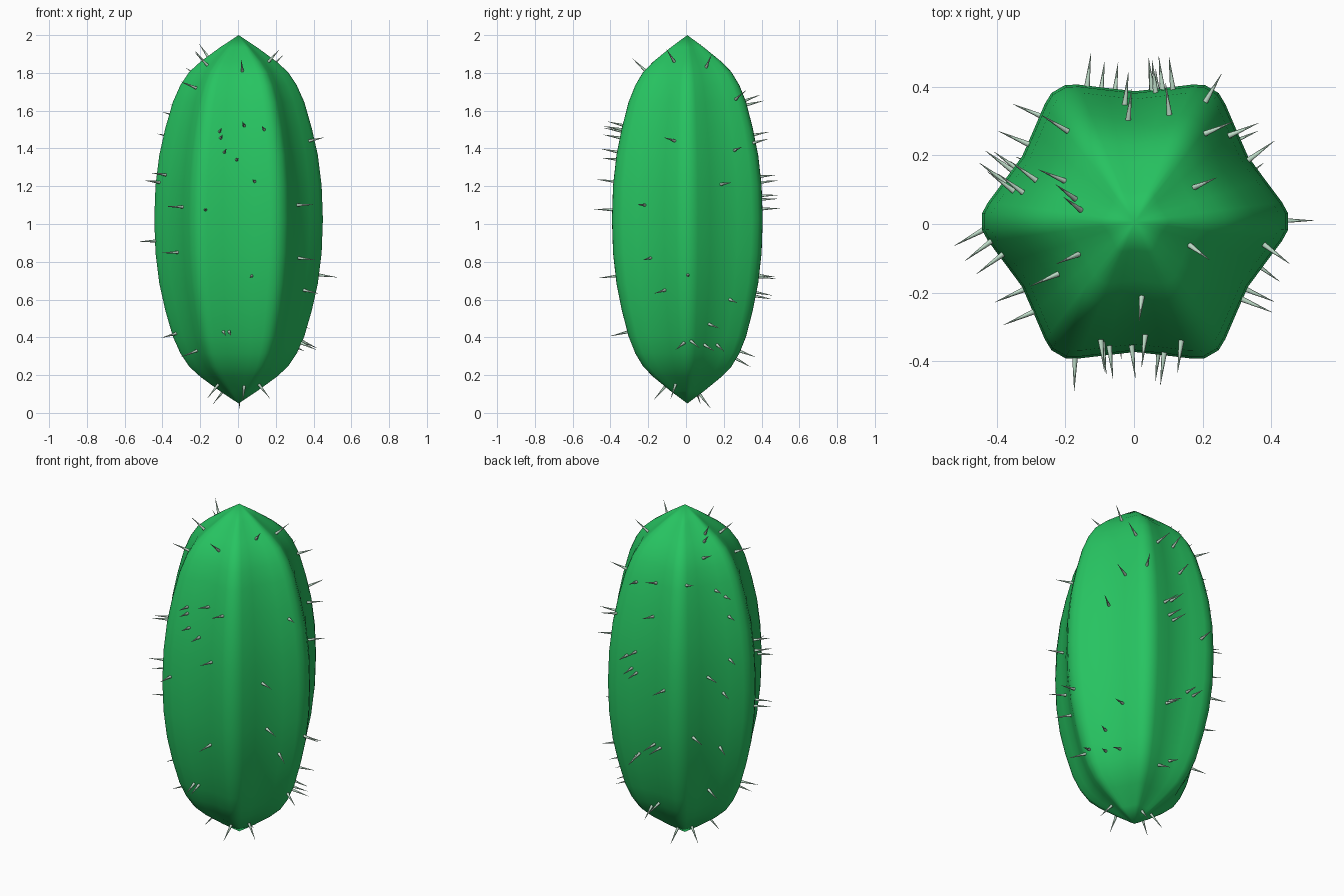
import bpy, bmesh
from math import cos, sin, radians, pi
from mathutils import Vector, Matrix
from mathutils.bvhtree import BVHTree

if "Cube" in bpy.data.objects:
    bpy.data.objects.remove(bpy.data.objects["Cube"])

OFFSET = Vector((0.003, 0.007, 0))


def material(name, color):
    m = bpy.data.materials.new(name)
    m.diffuse_color = color
    m.use_nodes = True
    m.node_tree.nodes["Principled BSDF"].inputs["Base Color"].default_value = m.diffuse_color
    return m


def make_object(name, bm, mat, angle):
    mesh = bpy.data.meshes.new(name)
    bm.to_mesh(mesh)
    ob = bpy.data.objects.new(name, mesh)
    bpy.context.collection.objects.link(ob)
    mesh.materials.append(mat)
    bpy.ops.object.select_all(action='DESELECT')
    bpy.context.view_layer.objects.active = ob
    ob.select_set(True)
    bpy.ops.object.shade_smooth_by_angle(angle=radians(angle))
    return ob


# Six-ribbed body: hexagonal section with blunt, slightly raised ridges
section = []
for k in range(6):
    for da, r in ((-7.5, .432), (-3, .447), (3, .447), (7.5, .432), (18, .398), (30, .380), (42, .398)):
        a = radians(60 * k + da)
        section.append((r * cos(a), r * sin(a)))

# Upper half of the profile (scale, height above middle), mirrored downwards
half = [(1, 0), (.985, .18), (.94, .34), (.87, .48), (.78, .62), (.69, .71), (.585, .78), (.45, .835), (.22, .91)]
profile = [(s, -h) for s, h in reversed(half[1:])] + half
bm = bmesh.new()
rings = []
for s, h in profile:
    rings.append([bm.verts.new(Vector((x * s, y * s, 1.025 + h)) + OFFSET) for x, y in section])
n = len(section)
for lo, hi in zip(rings, rings[1:]):
    for i in range(n):
        j = (i + 1) % n
        bm.faces.new((lo[i], lo[j], hi[j], hi[i]))
bottom = bm.verts.new(Vector((0, 0, .05)) + OFFSET)
top = bm.verts.new(Vector((0, 0, 2.0)) + OFFSET)
for i in range(n):
    j = (i + 1) % n
    bm.faces.new((rings[0][j], rings[0][i], bottom))
    bm.faces.new((rings[-1][i], rings[-1][j], top))
bmesh.ops.recalc_face_normals(bm, faces=bm.faces)
tree = BVHTree.FromBMesh(bm)
make_object("cactus_body", bm, material("green_skin", (.02, .55, .12, 1)), 60)
bm.free()

# Spines per face: facing angle -> (sideways offset, height)
faces = {
    -90: [(-.1, 1.49), (-.095, 1.455), (.03, 1.52), (.135, 1.5), (-.075, 1.38), (-.01, 1.34), (.085, 1.225),
          (-.175, 1.075), (.07, .725), (-.08, .43), (-.05, .43), (.02, 1.81), (.03, .14)],
    -30: [(.13, 1.44), (-.04, 1.1), (-.01, .82), (.07, .65), (.02, 1.86), (.15, .37), (0, .15)],
    30: [(.2, 1.43), (.12, 1.66), (.08, 1.39), (-.01, 1.21), (-.21, .73), (.06, .6), (-.05, .47),
         (-.15, .38), (-.06, .36), (.02, .36), (0, 1.83)],
    90: [(.02, 1.65), (-.1, 1.63), (.03, 1.47), (-.06, 1.25), (-.11, 1.22), (-.08, 1.15), (-.05, 1.13), (.14, 1.08),
         (.06, .73), (.1, .72), (-.05, .64), (-.07, .62), (.02, .33), (-.04, .29), (0, .1)],
    150: [(-.13, 1.67), (0, 1.78), (.04, 1.61), (.09, 1.57), (.1, 1.46), (.03, 1.85), (.09, 1.22),
          (-.04, 1.14), (.05, 1.03), (-.13, .8), (.04, .7), (0, .43), (.05, 1.88), (0, .12)],
    210: [(.02, 1.72), (-.11, 1.26), (-.16, 1.22), (.08, 1.09), (-.2, .91), (.01, .85), (-.12, .42), (.03, .33),
          (0, 1.84), (0, .15)],
}

# Thin cones standing along the local surface normal
bm = bmesh.new()
LENGTH = .108
for angle, spots in faces.items():
    a = radians(angle)
    out = Vector((cos(a), sin(a), 0))
    side = Vector((-sin(a), cos(a), 0))
    for u, z in spots:
        hit, normal, _, _ = tree.ray_cast(out + side * u + Vector((0, 0, z)) + OFFSET, -out)
        if hit is None:
            continue
        rot = normal.to_track_quat('Z', 'Y').to_matrix().to_4x4()
        place = Matrix.Translation(hit + normal * (LENGTH / 2 - .012)) @ rot
        bmesh.ops.create_cone(bm, cap_ends=True, segments=8, radius1=.009, radius2=.0005,
                              depth=LENGTH, matrix=place)
make_object("spines", bm, material("pale_spine", (.5, .7, .56, 1)), 50)
bm.free()
